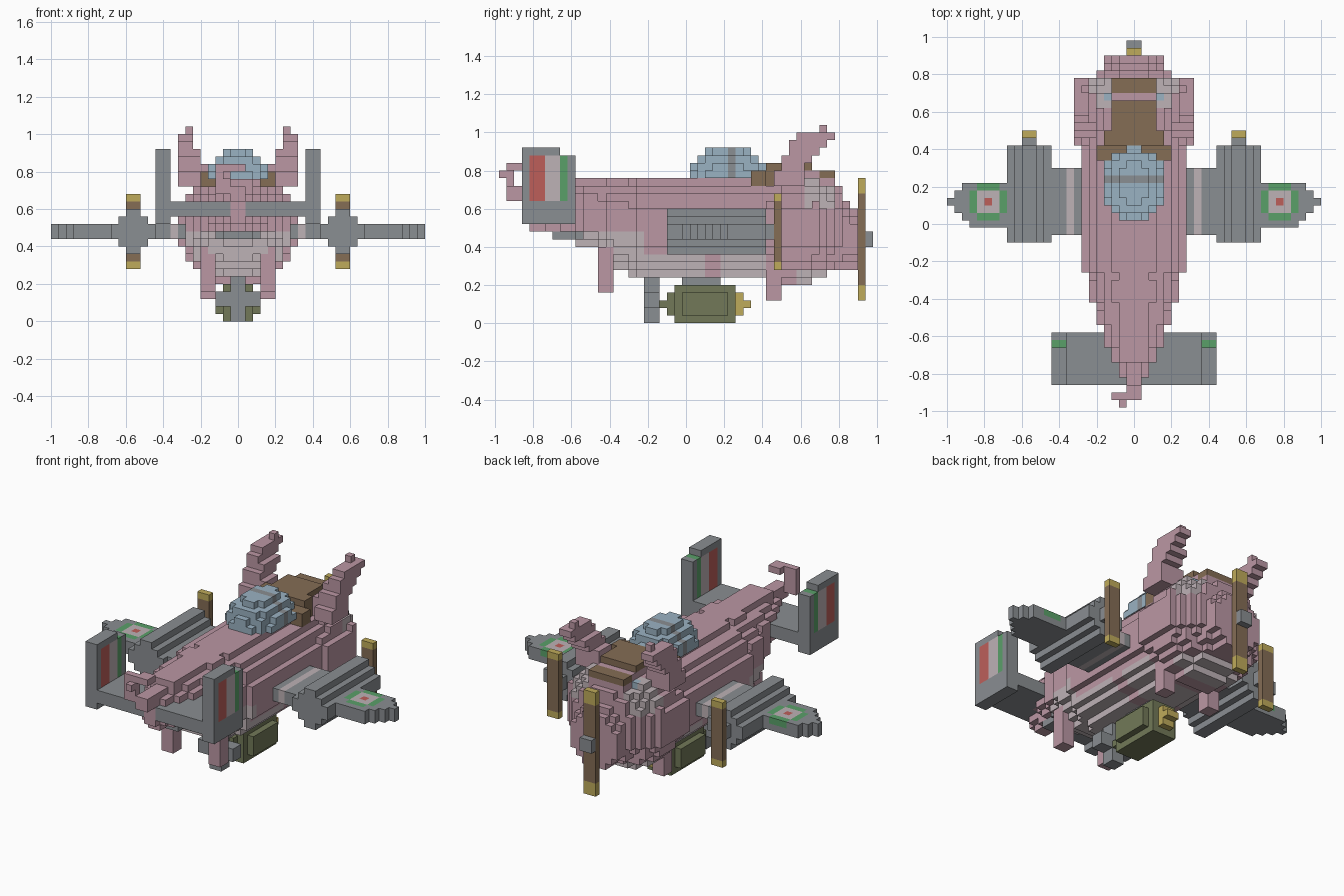
import bpy, bmesh
from mathutils import Vector

old = bpy.data.objects.get("Cube")
if old:
    bpy.data.objects.remove(old, do_unlink=True)

UNIT = 0.04  # edge of one block

# Materials
PALETTE = {
    "pink": "bb97a4", "grey": "8a8e92", "pale": "beb2b6", "olive": "727958",
    "brown": "856d55", "yellow": "bfab5b", "blue": "9ab2c2", "red": "bd5f5a",
    "green": "5aa069",
}


def linear(pair):
    c = int(pair, 16) / 255
    return ((c + 0.055) / 1.055) ** 2.4


def make_material(name, code):
    mat = bpy.data.materials.new(name)
    mat.use_nodes = True
    colour = [linear(code[n:n + 2]) for n in (0, 2, 4)] + [1]
    mat.diffuse_color = colour
    shader = mat.node_tree.nodes["Principled BSDF"]
    shader.inputs["Base Color"].default_value = colour
    shader.inputs["Roughness"].default_value = 0.9
    return mat


MATERIALS = {name: make_material(name, code) for name, code in PALETTE.items()}


# Block helpers
def box(x0, x1, y0, y1, z0, z1):
    return {(i, j, k) for i in range(x0, x1) for j in range(y0, y1) for k in range(z0, z1)}


def mirrored(cells):
    return cells | {(-1 - i, j, k) for i, j, k in cells}


def step(j, table):
    """Value of the last entry that starts at or before j."""
    return [value for start, value in table if start <= j][-1]


def loft(y0, y1, widths, bottoms, tops):
    """Stack of elliptical block sections along y."""
    cells = set()
    for j in range(y0, y1):
        w, low, high = step(j, widths), step(j, bottoms), step(j, tops)
        mid, half = (low + high) / 2, (high - low) / 2
        for i, _, k in box(-w, w, j, j + 1, low, high):
            if ((i + .5) / w) ** 2 + ((k + .5 - mid) / half) ** 2 <= 1.02:
                cells.add((i, j, k))
    return cells


def build(name, cells, colour):
    """Skin the outer faces of a block set; colour is a name or a rule."""
    rule = colour if callable(colour) else (lambda a, j, k: colour)
    mesh = bpy.data.meshes.new(name)
    bm = bmesh.new()
    corners, slots = {}, []

    def corner(p):
        key = tuple(p)
        if key not in corners:
            x, y, z = key
            corners[key] = bm.verts.new((x * UNIT, (y + .5) * UNIT, z * UNIT))
        return corners[key]

    for cell in sorted(cells):
        tint = rule(abs(cell[0] + .5), cell[1], cell[2])
        if tint not in slots:
            slots.append(tint)
            mesh.materials.append(MATERIALS[tint])
        for axis in range(3):
            for side in (0, 1):
                beyond = list(cell)
                beyond[axis] += 2 * side - 1
                if tuple(beyond) in cells:
                    continue
                base = Vector(cell)
                base[axis] += side
                u, v = Vector(), Vector()
                u[(axis + 1) % 3] = v[(axis + 2) % 3] = 1
                loop = [base, base + u, base + u + v, base + v]
                if not side:
                    loop.reverse()
                face = bm.faces.new([corner(p) for p in loop])
                face.material_index = slots.index(tint)
    bm.to_mesh(mesh)
    bm.free()
    obj = bpy.data.objects.new(name, mesh)
    bpy.context.collection.objects.link(obj)
    return obj


# Fuselage with pale belly
def body_colour(a, j, k):
    if k == 11 and -18 <= j < -14:
        return "grey"
    if 2 <= j < 4:
        return "pink"
    return "pale" if k < (12 if j < -6 else 9) else "pink"


fuselage = loft(-22, 10,
                [(-22, 1), (-21, 2), (-19, 3), (-17, 4), (-14, 5), (-11, 6), (-7, 7)],
                [(-22, 13), (-21, 12), (-18, 11), (-15, 10), (-12, 8), (-10, 7), (-8, 6)],
                [(-22, 18), (-19, 19)])
build("fuselage", fuselage, body_colour)


# Head with pale eye patches and chin
def head_colour(a, j, k):
    if j == 16 and 3 < a < 4 and k > 16:
        return "blue"
    if 15 <= j < 19 and 3 < a < 7 and k >= 15:
        return "pale"
    return "pale" if k < 7 and 14 <= j < 18 else "pink"


head = loft(10, 22,
            [(10, 8), (17, 7), (18, 6), (19, 5), (20, 4)],
            [(10, 6), (12, 5), (16, 6), (18, 7)],
            [(10, 19), (12, 20), (17, 19), (19, 18), (20, 16), (21, 15)])
build("head", head, head_colour)

# Hair
hair = box(-5, 5, 8, 10, 18, 20) | box(-4, 4, 10, 12, 18, 21)
hair |= box(-3, 3, 12, 16, 18, 21) | box(-3, 3, 16, 19, 17, 20)
build("hair", hair, "brown")

# Ears lean forward and narrow toward the tip
ears = box(5, 8, 11, 15, 18, 20)
for k in range(20, 25):
    back = 12 + (k - 20) // 2
    ears |= box(5 if k < 23 else 6, 8, back, back + 3 + (k - 19) // 2, k, k + 1)
ears |= box(4, 5, 12, 15, 19, 21) | box(6, 7, 17, 18, 25, 26)
build("ears", mirrored(ears), "pink")

# Legs
build("back_legs", mirrored(box(3, 5, -12, -10, 4, 10)), "pink")
build("front_legs", mirrored(box(3, 5, 10, 12, 3, 8)), "pink")

# Curly tail
curl = box(-1, 1, -24, -22, 16, 18) | box(-3, -1, -24, -23, 17, 21)
curl |= box(-2, -1, -25, -24, 19, 20) | box(-1, 1, -24, -22, 20, 21)
build("curly_tail", curl, "pink")

# Canopy with a frame band
canopy = {(i, j, k) for i, j, k in box(-4, 4, 0, 10, 19, 23)
          if ((i + .5) / 4.1) ** 2 + ((j - 4.5) / 5.2) ** 2 + ((k - 18.5) / 4.2) ** 2 <= 1}
build("canopy", canopy, lambda a, j, k: "grey" if j == 5 else "blue")


# Wings with round markings on top
def wing_colour(a, j, k):
    dx, dy = abs(a - 19.5), abs(j - 2)
    if a > 17 and k == 12 and max(dx, dy) <= 2 and dx + dy < 4:
        if dx + dy == 0:
            return "red"
        return "green" if max(dx, dy) == 2 else "pale"
    return "pale" if 8 < a < 9 else "grey"


wings = box(6, 12, -2, 7, 11, 13) | box(17, 22, -1, 5, 11, 13)
wings |= box(22, 23, 0, 5, 11, 13) | box(23, 24, 1, 4, 11, 13) | box(24, 25, 2, 3, 11, 13)
build("wings", mirrored(wings), wing_colour)

# Engine nacelles and hubs
nacelles = {(i, j, k) for i, j, k in box(11, 17, -3, 10, 9, 15)
            if abs(i - 13.5) + abs(k - 11.5) <= 3}
nacelles |= box(13, 15, 10, 11, 11, 13)
build("nacelles", mirrored(nacelles), "grey")

# Propellers
build("wing_propellers", mirrored(box(13, 15, 11, 12, 7, 17)),
      lambda a, j, k: "yellow" if k in (7, 16) else "brown")
build("nose_propeller", box(-1, 1, 22, 23, 3, 19),
      lambda a, j, k: "brown" if 5 <= k < 17 else "yellow")
build("nose_hub", box(-1, 1, 23, 24, 10, 12), "grey")


# Tailplane and striped fins
def fin_colour(a, j, k):
    if not 16 <= k < 22 or not -21 <= j < -16:
        return "grey"
    return "red" if j < -19 else "pale" if j < -17 else "green"


build("tailplane", box(-9, 9, -22, -15, 14, 16), "grey")
fins = box(9, 11, -22, -17, 13, 23) | box(9, 11, -17, -15, 13, 22)
build("tail_fins", mirrored(fins), fin_colour)

# Bomb with yellow nose, cross fins and pylon
bomb = box(-1, 1, -4, 8, 2, 3) | box(-1, 1, -3, 7, 1, 4)
bomb |= box(-2, 2, -2, 6, 0, 5)
bomb |= box(-3, 3, -1, 5, 1, 4)
build("bomb", bomb, lambda a, j, k: "yellow" if j >= 6 else "olive")
build("bomb_fins", box(-1, 1, -6, -4, 0, 6) | box(-3, 3, -6, -4, 2, 4), "grey")
build("bomb_pylon", box(-1, 1, -1, 4, 5, 6), "grey")
